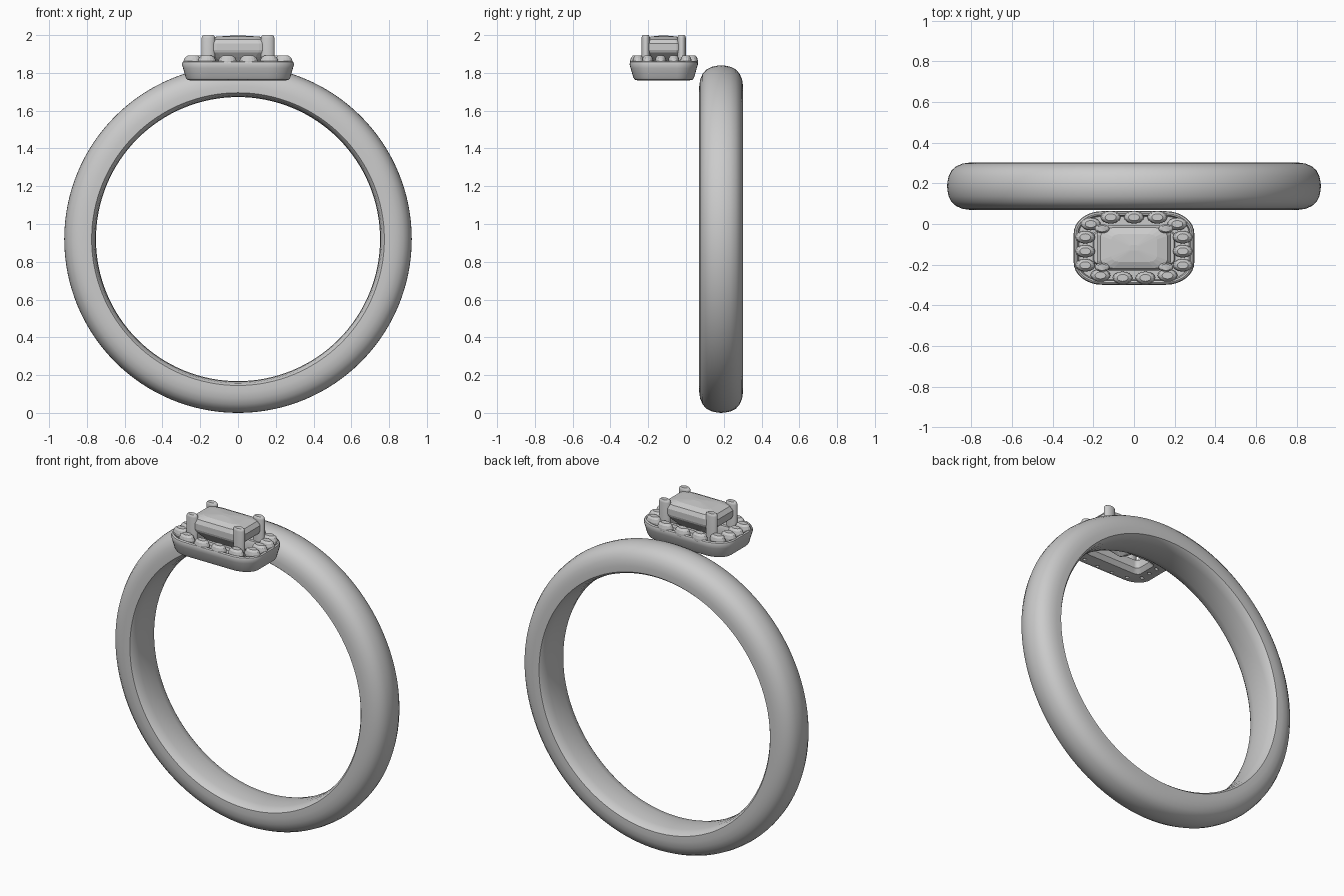
import bpy, bmesh, math
from mathutils import Vector

if "Cube" in bpy.data.objects:
    bpy.data.objects.remove(bpy.data.objects["Cube"])

CY = -0.118  # centre of the jewelled head in y


def make(name, bm, smooth=None):
    bmesh.ops.recalc_face_normals(bm, faces=bm.faces)
    me = bpy.data.meshes.new(name)
    bm.to_mesh(me)
    bm.free()
    ob = bpy.data.objects.new(name, me)
    bpy.context.collection.objects.link(ob)
    bpy.ops.object.select_all(action='DESELECT')
    ob.select_set(True)
    bpy.context.view_layer.objects.active = ob
    if smooth:
        bpy.ops.object.shade_smooth_by_angle(angle=math.radians(smooth))
    return ob


def loft(bm, rings, closed=False, caps=True):
    """Skin a list of equal-length point loops."""
    vs = [[bm.verts.new(p) for p in r] for r in rings]
    n = len(vs[0])
    pairs = list(zip(vs, vs[1:])) + ([(vs[-1], vs[0])] if closed else [])
    for a, b in pairs:
        for i in range(n):
            j = (i + 1) % n
            bm.faces.new((a[i], a[j], b[j], b[i]))
    if caps and not closed:
        bm.faces.new(vs[0])
        bm.faces.new(vs[-1])


def ellipse(x, y, z, rx, ry, n):
    return [(x + rx * math.cos(2 * math.pi * i / n),
             y + ry * math.sin(2 * math.pi * i / n), z) for i in range(n)]


def cushion(hx, hy, cx, cy, z, seg):
    """Rounded rectangle about the head centre; cx, cy are corner radii."""
    pts = []
    for q, (sx, sy) in enumerate([(1, 1), (-1, 1), (-1, -1), (1, -1)]):
        for k in range(seg + 1):
            a = math.pi / 2 * (q + k / seg)
            pts.append((sx * (hx - cx) + cx * math.cos(a),
                        CY + sy * (hy - cy) + cy * math.sin(a), z))
    return pts


# Band: D-shaped profile (radius, y offset) revolved about the y axis
half = [(0.752, 0.0), (0.755, 0.06), (0.763, 0.1), (0.775, 0.115), (0.81, 0.116),
        (0.845, 0.111), (0.875, 0.098), (0.898, 0.078), (0.912, 0.05), (0.918, 0.022), (0.92, 0.0)]
profile = half + [(r, -y) for r, y in half[-2:0:-1]]
bm = bmesh.new()
N = 128
loft(bm, [[(r * math.sin(2 * math.pi * i / N), 0.186 + y, 0.92 + r * math.cos(2 * math.pi * i / N))
           for r, y in profile] for i in range(N)], closed=True)
make("band", bm, 35)

# Halo stone positions, used for stones and the holes beneath them
spots = [(0, 0.033), (0, 0)][:1]
for s in (-1, 1):
    spots += [(s * 0.115, 0.033), (s * 0.213, 0.0), (s * 0.24, -0.065), (s * 0.24, -0.134),
              (s * 0.24, -0.203), (s * 0.165, -0.253), (s * 0.056, -0.265)]

# Halo tray: profile of (inset, z) swept round the cushion outline
tray = [(0.045, 1.76), (0.028, 1.764), (0.02, 1.775), (0.006, 1.825), (0.0, 1.845), (0.004, 1.858),
        (0.012, 1.863), (0.02, 1.86), (0.026, 1.835), (0.095, 1.835), (0.1, 1.85), (0.118, 1.85),
        (0.124, 1.835), (0.124, 1.795), (0.105, 1.77)]
bm = bmesh.new()
loft(bm, [cushion(0.297 - d, 0.181 - d, max(0.14 - d, 0.025), max(0.11 - d, 0.025), z, 8)
          for d, z in tray], closed=True)
halo = make("halo_tray", bm)

# Drill the small holes under each halo stone
bm = bmesh.new()
for x, y in spots:
    px, py = x * 0.92, CY + (y - CY) * 0.9
    loft(bm, [ellipse(px, py, z, 0.012, 0.009, 10) for z in (1.7, 1.9)])
cutter = make("hole_cutter", bm)
cutter.hide_render = True
mod = halo.modifiers.new("holes", 'BOOLEAN')
mod.operation = 'DIFFERENCE'
mod.solver = 'EXACT'
mod.object = cutter
bpy.context.view_layer.objects.active = halo
bpy.ops.object.modifier_apply(modifier=mod.name)
bpy.data.objects.remove(cutter)
bpy.ops.object.select_all(action='DESELECT')
halo.select_set(True)
bpy.context.view_layer.objects.active = halo
bpy.ops.object.shade_smooth_by_angle(angle=math.radians(35))

# Halo stones: small faceted brilliants
bm = bmesh.new()
cut = [(0.08, 1.797), (0.6, 1.825), (1, 1.85), (1, 1.862), (0.85, 1.88), (0.55, 1.891)]
for x, y in spots:
    loft(bm, [ellipse(x, y, z, 0.049 * k, 0.031 * k, 16) for k, z in cut])
make("halo_stones", bm)

# Centre stone: cushion-cut gem, pavilion to table
bm = bmesh.new()
cut = [(0.03, 1.785), (0.5, 1.84), (0.82, 1.885), (0.97, 1.908), (1, 1.92), (1, 1.955),
       (0.9, 1.978), (0.62, 1.992), (0.12, 1.998)]
loft(bm, [cushion(0.182 * k, 0.112 * k, 0.07 * k, 0.045 * k, z, 3) for k, z in cut])
make("centre_stone", bm)

# Four prongs with softly rounded tips
bm = bmesh.new()
for sx in (-1, 1):
    for sy in (-1, 1):
        loft(bm, [ellipse(sx * 0.157, CY + sy * 0.095, z, 0.036 * k, 0.022 * k, 20)
                  for k, z in [(1, 1.79), (1, 1.985), (0.92, 1.994), (0.7, 2.0)]])
make("prongs", bm, 40)
